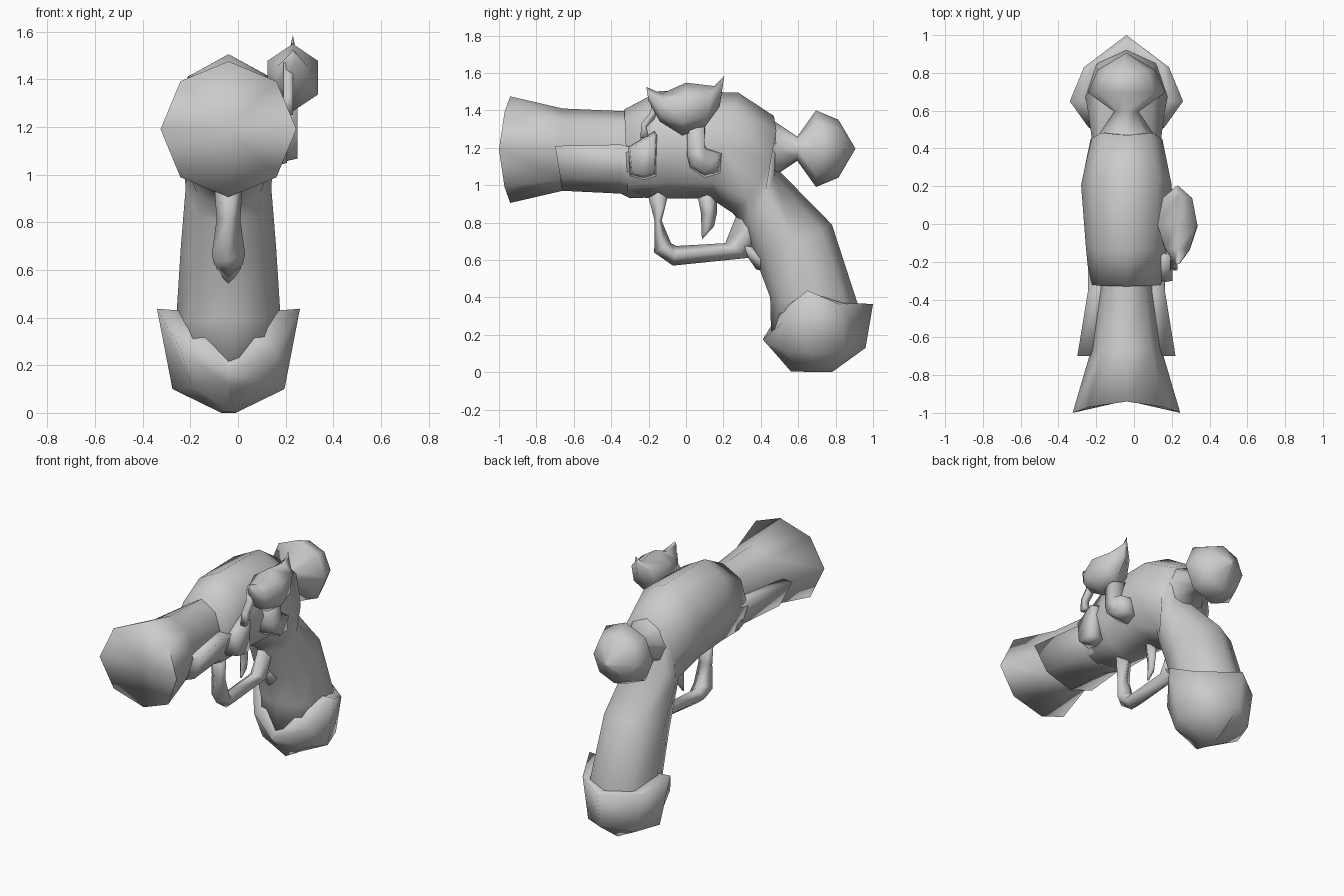
import bpy, bmesh, math
from mathutils import Vector

if "Cube" in bpy.data.objects:
    bpy.data.objects.remove(bpy.data.objects["Cube"])

CX = -0.04  # centre plane of the pistol


def finish(name, bm, angle=110):
    bmesh.ops.remove_doubles(bm, verts=bm.verts, dist=0.0005)
    bmesh.ops.recalc_face_normals(bm, faces=bm.faces)
    me = bpy.data.meshes.new(name)
    bm.to_mesh(me)
    bm.free()
    ob = bpy.data.objects.new(name, me)
    bpy.context.collection.objects.link(ob)
    bpy.ops.object.select_all(action='DESELECT')
    ob.select_set(True)
    bpy.context.view_layer.objects.active = ob
    bpy.ops.object.shade_smooth_by_angle(angle=math.radians(angle))
    return ob


def skin(name, rings, start=None, end=None):
    """Bridge rings of equal size and fan-close both ends."""
    bm = bmesh.new()
    rows = [[bm.verts.new(p) for p in r] for r in rings]
    n = len(rows[0])
    for a, b in zip(rows, rows[1:]):
        for k in range(n):
            bm.faces.new((a[k], a[(k + 1) % n], b[(k + 1) % n], b[k]))
    for row, ring, c in ((rows[0], rings[0], start), (rows[-1], rings[-1], end)):
        mid = bm.verts.new(c or sum(map(Vector, ring), Vector()) / n)
        for k in range(n):
            bm.faces.new((row[k], row[(k + 1) % n], mid))
    return finish(name, bm)


def loft(name, sections, n=8, cx=CX, upper=1.0, start=None):
    """Section: top y, top z, bottom y, bottom z, half width, optional side bow in y."""
    rings = []
    for ty, tz, by, bz, hw, *bow in sections:
        ring = []
        for k in range(n):
            a = 2 * math.pi * k / n
            c, s = math.cos(a), math.sin(a)
            c *= upper if c > 0 else 1
            y = (ty + by) / 2 + (ty - by) / 2 * c + (bow[0] if bow else 0) * s * s
            ring.append((cx + hw * s, y, (tz + bz) / 2 + (tz - bz) / 2 * c))
        rings.append(ring)
    return skin(name, rings, start)


def plate(name, outline, x0, x1, inset=1.0):
    """Side-view outline (y, z) extruded across x, outer face shrunk by inset."""
    bm = bmesh.new()
    f = bm.faces.new([bm.verts.new((x0, y, z)) for y, z in outline])
    mid = f.calc_center_median()
    g = bmesh.ops.extrude_face_region(bm, geom=[f])['geom']
    for v in g:
        if isinstance(v, bmesh.types.BMVert):
            v.co = mid + (v.co - mid) * inset
            v.co.x = x1
    return finish(name, bm)


# Flared barrel with a bowed muzzle rim
loft("barrel", [(-.94, 1.475, -.94, .905, .285, -.06), (-.66, 1.41, -.66, .97, .185),
                (-.32, 1.395, -.32, .98, .14), (0, 1.38, 0, 1.0, .13)],
     start=(CX, -.935, 1.19))

# Half-round fore stock cradling the barrel
loft("fore_stock", [(-.74, 1.45, -.66, .97, .26), (-.35, 1.48, -.35, .955, .203),
                    (-.3, 1.48, -.3, .93, .203), (-.05, 1.46, -.05, .94, .2)], upper=0)

# Body with a flat rear, curving down into the grip
loft("body_and_grip", [(-.33, 1.405, -.31, .935, .195), (-.14, 1.505, -.1, .93, .215),
                       (.28, 1.495, .13, .93, .24), (.47, 1.37, .25, .85, .19, .09),
                       (.485, 1.09, .3, .79, .18, .03), (.78, .79, .375, .6, .2),
                       (.92, .36, .45, .4, .22), (.92, .25, .455, .2, .2)])

# Ball knob behind the body, turned around the y axis
loft("rear_knob", [(y, 1.195 + r, y, 1.195 - r, r) for y, r in
                   ((.44, .15), (.475, .145), (.595, .065), (.695, .205), (.815, .155), (.905, .002))])

# Butt cap: mirrored half rings for the collar at the grip, the rim, the belly and the keel
halves = [
    [(0, .465, .225), (.1, .5, .32), (.21, .65, .43), (.18, .84, .37), (0, .92, .36)],
    [(0, .41, .175), (.2, .51, .26), (.3, .65, .437), (.225, .83, .36), (0, 1.0, .365)],
    [(0, .46, .12), (.15, .53, .11), (.235, .67, .1), (.17, .85, .1), (0, .96, .13)],
    [(0, .56, .005), (.02, .62, .003), (.03, .67, 0), (.02, .73, 0), (0, .78, 0)],
]
rings = [[(CX + x, y, z) for x, y, z in h] + [(CX - x, y, z) for x, y, z in h[3:0:-1]]
         for h in halves]
skin("butt_cap", rings, (CX, .7, .36))

# Trigger guard loop, its tail on the grip, and the trigger
loft("trigger_guard", [(-.09, .97, -.21, .97, .06), (-.13, .81, -.168, .81, .05),
                       (-.08, .69, -.17, .64, .07), (-.05, .675, -.07, .57, .06),
                       (.21, .69, .34, .612, .06), (.27, .84, .42, .76, .05)], n=4)
loft("guard_tail", [(.3, .72, .33, .615, .05), (.47, .62, .375, .55, .05),
                    (.52, .58, .45, .53, .045)], n=4)
loft("trigger", [(.165, .95, .06, .95, .035), (.165, .85, .08, .85, .03),
                 (.15, .78, .083, .76, .025), (.09, .715, .085, .708, .008)], n=4)

# Lock on the right side: horned pan, rear arm, front plate and link
loft("lock_pan", [(-.212, 1.525, -.2, 1.45, .015), (-.13, 1.49, -.14, 1.34, .075),
                  (0, 1.548, -.02, 1.265, .122), (.15, 1.53, .1, 1.31, .09),
                  (.205, 1.585, .18, 1.42, .01)], n=6, cx=.23)
plate("lock_arm", [(0, 1.34), (.1, 1.34), (.105, 1.2), (.2, 1.17), (.185, 1.06),
                   (.1, 1.04), (.02, 1.09), (0, 1.16)], .13, .25, .8)
plate("lock_plate", [(-.315, 1.205), (-.165, 1.295), (-.15, 1.27), (-.16, 1.05),
                     (-.22, 1.03), (-.3, 1.05)], .12, .205, .85)
plate("lock_link", [(-.245, 1.25), (-.238, 1.33), (-.19, 1.39), (-.18, 1.47),
                    (-.14, 1.42), (-.17, 1.35), (-.21, 1.31), (-.2, 1.26)], .19, .23)
